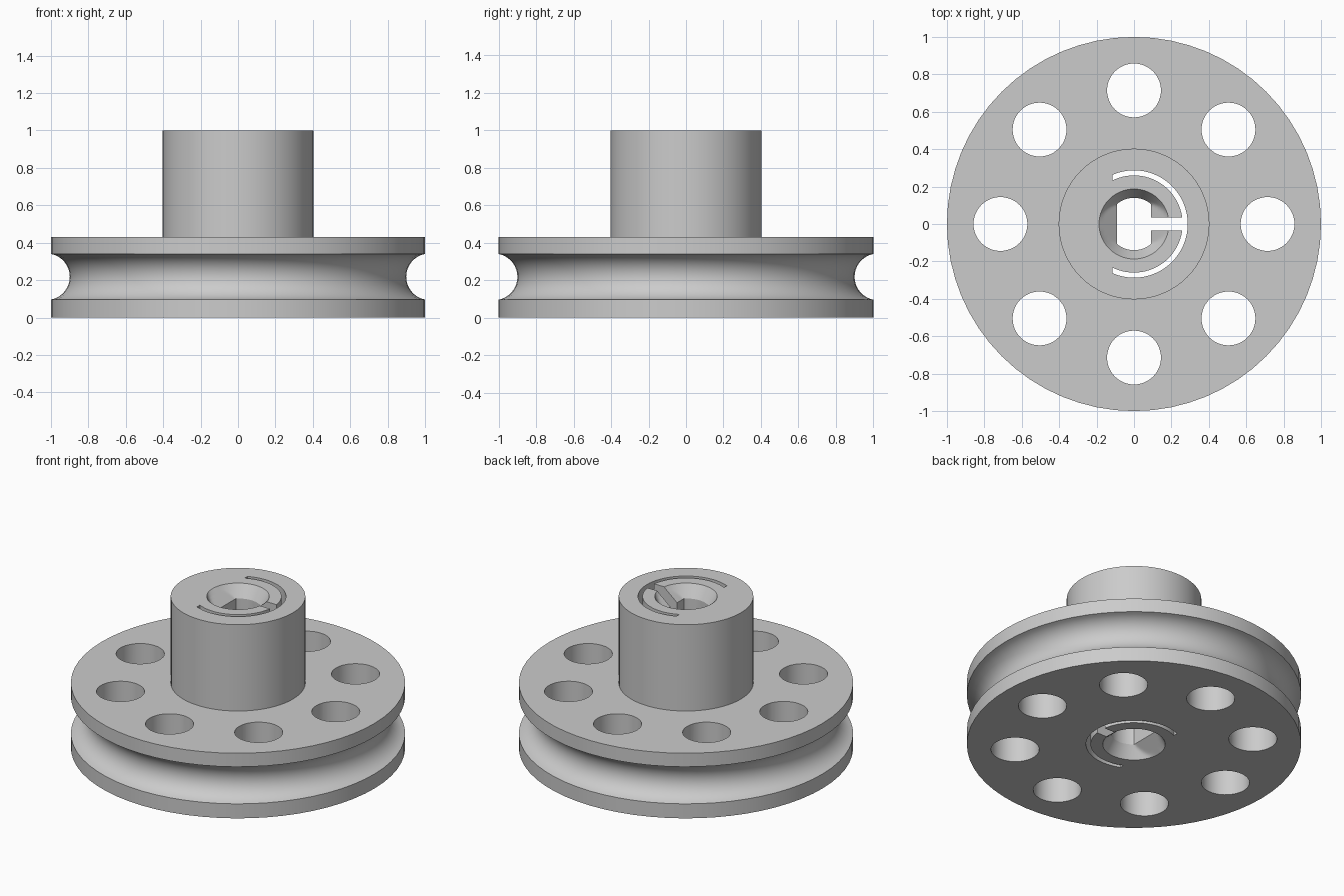
import bpy, bmesh
from math import sin, cos, pi, acos, asin, radians

cube = bpy.data.objects.get("Cube")
if cube:
    bpy.data.objects.remove(cube, do_unlink=True)

grey = bpy.data.materials.new("light_grey")
grey.use_nodes = True
grey.diffuse_color = (0.6, 0.6, 0.6, 1)
grey.node_tree.nodes["Principled BSDF"].inputs["Base Color"].default_value = (0.6, 0.6, 0.6, 1)


def loft(name, rings):
    """Skin a stack of equal-length rings and cap both ends."""
    bm = bmesh.new()
    loops = [[bm.verts.new(p) for p in ring] for ring in rings]
    n = len(loops[0])
    for low, high in zip(loops, loops[1:]):
        for i in range(n):
            j = (i + 1) % n
            bm.faces.new((low[i], low[j], high[j], high[i]))
    bm.faces.new(loops[0][::-1])
    bm.faces.new(loops[-1])
    bmesh.ops.recalc_face_normals(bm, faces=bm.faces)
    mesh = bpy.data.meshes.new(name)
    bm.to_mesh(mesh)
    bm.free()
    mesh.materials.append(grey)
    obj = bpy.data.objects.new(name, mesh)
    bpy.context.collection.objects.link(obj)
    return obj


def circle(r, z, n=64, x=0, y=0):
    return [(x + r * cos(2 * pi * i / n), y + r * sin(2 * pi * i / n), z) for i in range(n)]


def prism(name, outline):
    """Vertical cutter passing through the full height."""
    return loft(name, [[(x, y, z) for x, y in outline] for z in (-0.1, 1.1)])


# Wheel with rounded rope groove, and the hub on top
FLANGE, HUB_R, TOP = 0.43, 0.403, 1.0
GROOVE_Z, GROOVE_R, GROOVE_X = 0.218, 0.1245, 1.024
reach = acos((GROOVE_X - 1) / GROOVE_R)
profile = [(1, 0)]
for k in range(17):
    a = reach * (k / 8 - 1)
    profile.append((GROOVE_X - GROOVE_R * cos(a), GROOVE_Z + GROOVE_R * sin(a)))
profile += [(1, FLANGE), (HUB_R, FLANGE), (HUB_R, TOP)]
pulley = loft("pulley", [circle(r, z) for r, z in profile])

cutters = []

# Eight lightening holes
for k in range(8):
    a = k * pi / 4
    ring = circle(0.144, 0, 48, 0.714 * cos(a), 0.714 * sin(a))
    cutters.append(prism("hole_cutter", [p[:2] for p in ring]))

# Double-flat shaft bore, flaring to a full circle at both ends
BORE, FLAT, RIM, FLARE = 0.14, 0.09, 0.187, 0.08


def bore_ring(t, z):
    r = BORE + (RIM - BORE) * t
    w = FLAT + (RIM - FLAT) * t
    return [(max(-w, min(w, x)), y, z) for x, y, z in circle(r, z, 96)]


steps = [k / 6 for k in range(7)]
bore = [bore_ring(1, -0.1)]
bore += [bore_ring(1 - s, FLARE * s) for s in steps]
bore += [bore_ring(s, TOP - FLARE * (1 - s)) for s in steps]
bore.append(bore_ring(1, TOP + 0.1))
cutters.append(loft("bore_cutter", bore))

# Curved spring slot around the bore, with ends cut square
SLOT_IN, SLOT_OUT, SLOT_END = 0.26, 0.287, -0.115


def arc(r, n=40):
    end = acos(SLOT_END / r)
    return [(r * cos(a), r * sin(a)) for a in (end * (2 * k / n - 1) for k in range(n + 1))]


cutters.append(prism("arc_slot_cutter", arc(SLOT_OUT) + arc(SLOT_IN)[::-1]))

# Straight slit joining the bore to the curved slot
cutters.append(prism("slit_cutter", [(0, -0.035), (0.272, -0.035), (0.272, 0.035), (0, 0.035)]))

# Cut everything from the body
for cutter in cutters:
    cutter.hide_render = True
    mod = pulley.modifiers.new(cutter.name, 'BOOLEAN')
    mod.operation = 'DIFFERENCE'
    mod.solver = 'EXACT'
    mod.object = cutter
bpy.ops.object.select_all(action='DESELECT')
pulley.select_set(True)
bpy.context.view_layer.objects.active = pulley
for mod in list(pulley.modifiers):
    bpy.ops.object.modifier_apply(modifier=mod.name)
for cutter in cutters:
    bpy.data.objects.remove(cutter, do_unlink=True)
bpy.ops.object.shade_smooth_by_angle(angle=radians(30))
